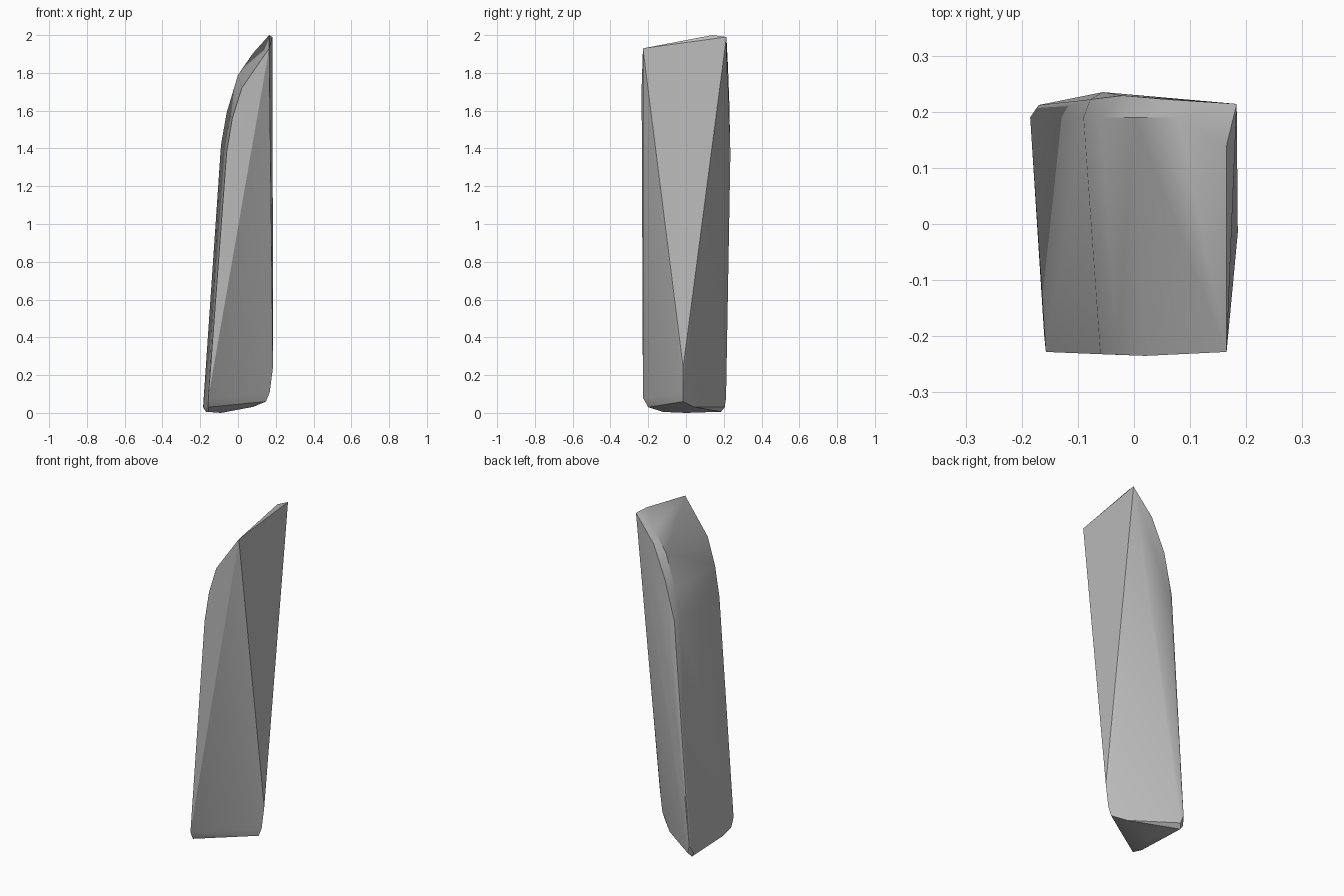
import bpy
import bmesh
import math

cube = bpy.data.objects.get("Cube")
if cube:
    bpy.data.objects.remove(cube, do_unlink=True)

# One stone-grey material
stone = bpy.data.materials.new("stone_grey")
stone.use_nodes = True
grey = (0.5, 0.5, 0.5, 1)
stone.diffuse_color = grey
stone.node_tree.nodes["Principled BSDF"].inputs["Base Color"].default_value = grey

# Curved edge down the back of the outer side, as (x, z)
back_edge = [(-0.185, 0.03), (-0.09, 1.42), (-0.06, 1.59), (0.0, 1.79),
             (0.08, 1.905), (0.165, 2.0)]
points = [(x, 0.19 if z < 1.95 else 0.14, z) for x, z in back_edge]

# Rounded bevel behind that edge
points += [(-0.17, 0.212, 0.08), (-0.078, 0.222, 1.41), (-0.055, 0.235, 1.37),
           (-0.02, 0.229, 1.65), (0.06, 0.222, 1.84)]

# Front edge of the outer side
points += [(-0.157, -0.228, 0.08), (-0.06, -0.232, 1.38),
           (-0.03, -0.233, 1.56), (0.02, -0.235, 1.72)]

# Inner triangle: two tips and the low keel point
points += [(0.165, -0.228, 1.93), (0.183, 0.214, 1.99), (0.185, -0.015, 0.24)]

# Keel foot and sloping base
points += [(0.168, -0.015, 0.11), (0.148, -0.015, 0.06), (0.08, 0.04, 0.032),
           (-0.16, -0.2, 0.03), (-0.155, -0.12, 0.005), (-0.09, 0.0, 0.0),
           (-0.17, 0.185, 0.006), (-0.155, 0.205, 0.03)]

# Wrap the points in one faceted shard
bm = bmesh.new()
for p in points:
    bm.verts.new(p)
hull = bmesh.ops.convex_hull(bm, input=bm.verts)
loose = {g for g in hull["geom_interior"] + hull["geom_unused"]
         if isinstance(g, bmesh.types.BMVert)}
bmesh.ops.delete(bm, geom=list(loose), context="VERTS")
bmesh.ops.recalc_face_normals(bm, faces=bm.faces)

mesh = bpy.data.meshes.new("stone_shard")
bm.to_mesh(mesh)
bm.free()
mesh.materials.append(stone)
shard = bpy.data.objects.new("stone_shard", mesh)
bpy.context.collection.objects.link(shard)

# Soft shading with crisp main edges
bpy.ops.object.select_all(action="DESELECT")
shard.select_set(True)
bpy.context.view_layer.objects.active = shard
bpy.ops.object.shade_smooth_by_angle(angle=math.radians(30))
